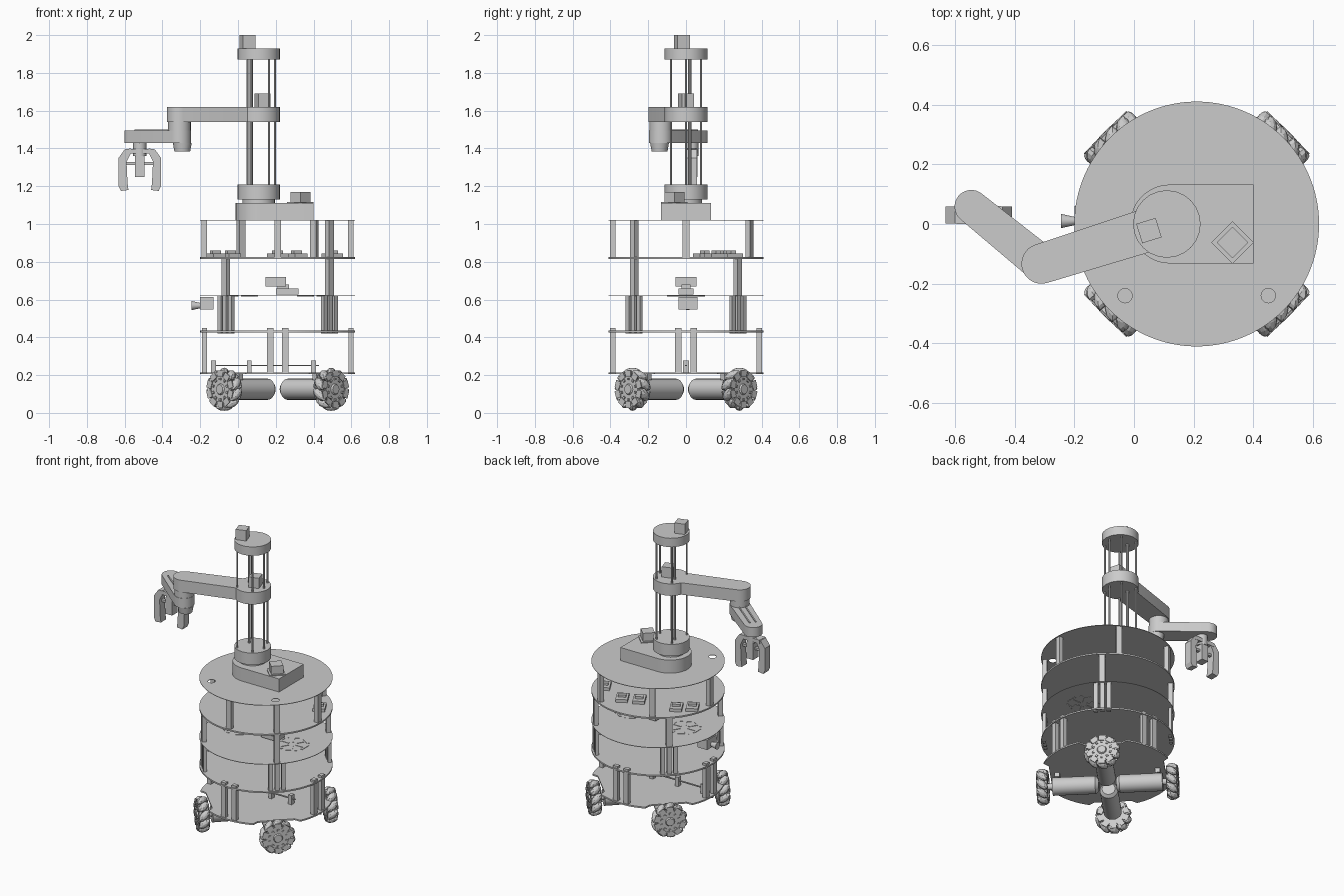
import bpy, bmesh, math
from math import cos, sin, pi, radians, atan2, hypot
from mathutils import Matrix, Vector

cube = bpy.data.objects.get("Cube")
if cube:
    bpy.data.objects.remove(cube)

grey = bpy.data.materials.new("plain_grey")
grey.use_nodes = True
grey.diffuse_color = (0.6, 0.6, 0.6, 1)
grey.node_tree.nodes["Principled BSDF"].inputs["Base Color"].default_value = (0.6, 0.6, 0.6, 1)

BODY = Vector((0.21, 0, 0))     # axis of the round body
MAST = Vector((0.11, 0, 0))     # axis of the lift tower


def finish(bm, name, smooth=False):
    bmesh.ops.recalc_face_normals(bm, faces=bm.faces)
    mesh = bpy.data.meshes.new(name)
    bm.to_mesh(mesh)
    bm.free()
    mesh.materials.append(grey)
    ob = bpy.data.objects.new(name, mesh)
    bpy.context.collection.objects.link(ob)
    if smooth:
        bpy.ops.object.select_all(action="DESELECT")
        ob.select_set(True)
        bpy.context.view_layer.objects.active = ob
        bpy.ops.object.shade_smooth_by_angle(angle=radians(35))
    return ob


def add_box(bm, centre, size, turn=0):
    m = Matrix.Translation(centre) @ Matrix.Rotation(turn, 4, "Z") @ Matrix.Diagonal((*size, 1))
    bmesh.ops.create_cube(bm, size=1, matrix=m)


def add_rod(bm, a, b, r, r2=None, sides=24):
    a, b = Vector(a), Vector(b)
    rot = (b - a).to_track_quat("Z", "Y").to_matrix().to_4x4()
    bmesh.ops.create_cone(bm, cap_ends=True, segments=sides, radius1=r,
                          radius2=r if r2 is None else r2, depth=(b - a).length,
                          matrix=Matrix.Translation((a + b) / 2) @ rot)


def add_prism(bm, outline, z0, z1):
    face = bm.faces.new([bm.verts.new((x, y, z0)) for x, y in outline])
    out = bmesh.ops.extrude_face_region(bm, geom=[face])
    bmesh.ops.translate(bm, vec=(0, 0, z1 - z0),
                        verts=[v for v in out["geom"] if isinstance(v, bmesh.types.BMVert)])


def capsule(a, b, ra, rb, n=16):
    """Outline of a bar with a round end at a and at b."""
    t = atan2(b[1] - a[1], b[0] - a[0])
    ends = [(a, ra, t + pi / 2), (b, rb, t - pi / 2)]
    return [(c[0] + r * cos(s + pi * i / n), c[1] + r * sin(s + pi * i / n))
            for c, r, s in ends for i in range(n + 1)]


def box(name, *args):
    bm = bmesh.new()
    add_box(bm, *args)
    return finish(bm, name)


def rod(name, *args):
    bm = bmesh.new()
    add_rod(bm, *args)
    return finish(bm, name, True)


def polar(r, deg, z=0, side=0):
    t = radians(deg)
    return BODY + Vector((r * cos(t) - side * sin(t), r * sin(t) + side * cos(t), z))


# Round decks; the lowest is cut flat beside each wheel
decks = {}
for name, z, thick in (("base", 0.21, .01), ("second", 0.43, .01), ("third", 0.62, .003),
                       ("fourth", 0.82, .01), ("top", 1.02, .003)):
    outline = []
    for deg in range(0, 360, 3):
        off = radians((deg % 90) - 45)
        r = 0.41
        if name == "base" and abs(off) < 0.33:
            r = 0.355 / cos(off)
        outline.append(polar(r, deg)[:2])
    bm = bmesh.new()
    add_prism(bm, outline, z - thick / 2, z + thick / 2)
    decks[name] = finish(bm, name + "_deck")

# Cable holes in the top deck
bm = bmesh.new()
for x in (-0.03, 0.45):
    add_rod(bm, (x, -0.24, 0.98), (x, -0.24, 1.06), 0.024)
cutter = finish(bm, "hole_cutter")
cutter.hide_render = True
cutter.hide_set(True)
mod = decks["top"].modifiers.new("holes", "BOOLEAN")
mod.object = cutter

# Deck posts, grouped by level
LEVELS = (("lower", .21, .45, range(0, 360, 90), (-.04, .04), .034),
          ("middle", .42, .62, range(45, 360, 90), (-.04, 0, .04), .026),
          ("upper", .62, .82, range(45, 360, 90), (0,), .036),
          ("top", .82, 1.02, (0, 60, 120, 180, 270, 315), (0,), .036))
for name, z0, z1, angles, sides, w in LEVELS:
    bm = bmesh.new()
    for deg in angles:
        for s in sides:
            add_box(bm, polar(.388, deg, (z0 + z1) / 2, s), (w * .8, w, z1 - z0), radians(deg))
    finish(bm, name + "_posts")

# Roller wheels and their drive motors
for i, deg in enumerate(range(45, 360, 90)):
    bm = bmesh.new()
    add_rod(bm, polar(.372, deg, .125), polar(.428, deg, .125), .078, .078, 20)
    add_rod(bm, polar(.428, deg, .125), polar(.437, deg, .125), .03, .025, 12)
    frame = Matrix.Translation(polar(.4, deg, .125)) @ Matrix.Rotation(radians(deg), 4, "Z")
    for k in range(10):
        spin = Matrix.Rotation(2 * pi * k / 10, 4, "X") @ Matrix.Translation((0, 0, .09))
        tilt = Matrix.Rotation(pi / 4 * (-1) ** i, 4, "Z")
        bmesh.ops.create_uvsphere(bm, u_segments=8, v_segments=6, radius=1,
                                  matrix=frame @ spin @ tilt @ Matrix.Diagonal((.046, .024, .024, 1)))
        for x in (-.032, .032):
            lug = Matrix.Translation((x, 0, -.008))
            bmesh.ops.create_cube(bm, size=1, matrix=frame @ spin @ lug @ Matrix.Diagonal((.005, .04, .034, 1)))
        bolt = Matrix.Rotation(2 * pi * k / 10, 4, "X") @ Matrix.Translation((.03, 0, .055))
        bmesh.ops.create_cube(bm, size=.012, matrix=frame @ bolt)
    finish(bm, "wheel_%d" % (i + 1))
    bm = bmesh.new()
    add_rod(bm, polar(.075, deg, .125), polar(.34, deg, .125), .056)
    add_rod(bm, polar(.055, deg, .125), polar(.075, deg, .125), .04, .056)
    add_rod(bm, polar(.34, deg, .125), polar(.38, deg, .125), .02)
    finish(bm, "drive_motor_%d" % (i + 1), True)
    box("motor_bracket_%d" % (i + 1), polar(.31, deg, .192), (.03, .07, .034), radians(deg))

# Cable rail on the base deck
bm = bmesh.new()
add_box(bm, (.15, 0, .25), (.56, .01, .006))
for x in (-.13, .06, .25, .4):
    add_box(bm, (x, 0, .245), (.025, .03, .065))
finish(bm, "cable_rail")

# Side camera
box("camera_body", (-.165, .01, .58), (.07, .1, .065))
rod("camera_lens", (-.2, .01, .568), (-.245, .01, .568), .014, .024)

# Inner sensor on the third deck
box("sensor_head", (.2, 0, .695), (.11, .11, .05))
box("sensor_neck", (.24, 0, .655), (.06, .05, .05))
box("sensor_foot", (.26, 0, .643), (.12, .08, .03))

# Flat star vents on the third deck
for side, x in (("right", .01), ("left", .41)):
    bm = bmesh.new()
    for k in range(6):
        t = k * pi / 3
        add_box(bm, (x + .06 * cos(t), .06 * sin(t), .62), (.07, .014, .008), t)
        add_box(bm, (x + .09 * cos(t), .09 * sin(t), .62), (.014, .07, .008), t)
    finish(bm, side + "_vent")

# Electronics modules on the fourth deck
bm = bmesh.new()
for x, y in ((.21, .2), (.31, .24), (-.12, .1), (-.04, .16), (.5, .16)):
    add_box(bm, (x, y, .835), (.075, .1, .02), .5)
    add_box(bm, (x, y, .85), (.05, .03, .02), .5)
finish(bm, "electronics_modules")

# Tower plinth: square at one end, round at the other
bm = bmesh.new()
arc = [(.12 + .132 * cos(t), .132 * sin(t)) for t in (pi / 2 + pi * i / 24 for i in range(25))]
add_prism(bm, arc + [(.4, -.132), (.4, .132)], 1.02, 1.11)
finish(bm, "plinth", True)

# Lift tower collars, guide rods and small motors
for name, z0, z1, r in (("lower_collar", 1.13, 1.21, .113), ("collar_neck", 1.11, 1.13, .085),
                        ("carriage", 1.54, 1.62, .113), ("upper_collar", 1.87, 1.93, .113)):
    rod(name, MAST + Vector((0, 0, z0)), MAST + Vector((0, 0, z1)), r)
bm = bmesh.new()
for x, y, r in ((.05, .08, .006), (.05, -.08, .006), (.165, .08, .006), (.165, -.08, .006),
                (.07, .02, .009), (.195, 0, .006)):
    add_rod(bm, (x, y, 1.2), (x, y, 1.88), r, r, 10)
finish(bm, "guide_rods", True)
box("top_motor", (.05, -.022, 1.965), (.068, .068, .07), .3)
box("carriage_motor", (.13, 0, 1.655), (.068, .068, .07), .3)
box("plinth_motor", (.33, -.062, 1.14), (.075, .075, .06), pi / 4)
box("plinth_motor_flange", (.33, -.062, 1.113), (.1, .1, .006), pi / 4)

# Two-part arm
ELBOW, WRIST = (-.31, -.133), (-.545, .058)
for name, a, b, ra, rb, z0, z1 in (("upper_arm", MAST, ELBOW, .074, .067, 1.54, 1.62),
                                   ("forearm", ELBOW, WRIST, .062, .056, 1.43, 1.495)):
    bm = bmesh.new()
    add_prism(bm, capsule(a, b, ra, rb), z0, z1)
    finish(bm, name, True)
rod("elbow_joint", (*ELBOW, 1.49), (*ELBOW, 1.55), .06)
rod("elbow_motor", (-.295, -.14, 1.385), (-.295, -.14, 1.43), .042, .05)
bm = bmesh.new()
turn = atan2(WRIST[1] - ELBOW[1], WRIST[0] - ELBOW[0])
for s in (-.02, .02):
    add_box(bm, (-.44 - s * sin(turn), -.03 + s * cos(turn), 1.495), (.24, .008, .01), turn)
finish(bm, "forearm_ridges")

# Gripper: stem, servo, crossbar and two mirrored claws
GX, GY = -.52, .03
rod("gripper_stem", (GX, GY, 1.36), (GX, GY, 1.44), .035)
box("gripper_servo", (GX, GY, 1.305), (.05, .06, .11))
box("gripper_crossbar", (GX, GY, 1.385), (.15, .06, .025))
CLAW = [(.045, 1.4), (.08, 1.395), (.112, 1.35), (.112, 1.2), (.1, 1.175), (.06, 1.18),
        (.065, 1.22), (.07, 1.33), (.05, 1.37)]
for side, s in (("left", 1), ("right", -1)):
    bm = bmesh.new()
    add_prism(bm, [(s * x, z) for x, z in CLAW], -.028, .028)
    bmesh.ops.transform(bm, verts=bm.verts,
                        matrix=Matrix.Translation((GX, GY, 0)) @ Matrix.Rotation(pi / 2, 4, "X"))
    finish(bm, side + "_claw")
    box(side + "_claw_link", (GX + s * .045, GY, 1.32), (.05, .02, .015))
